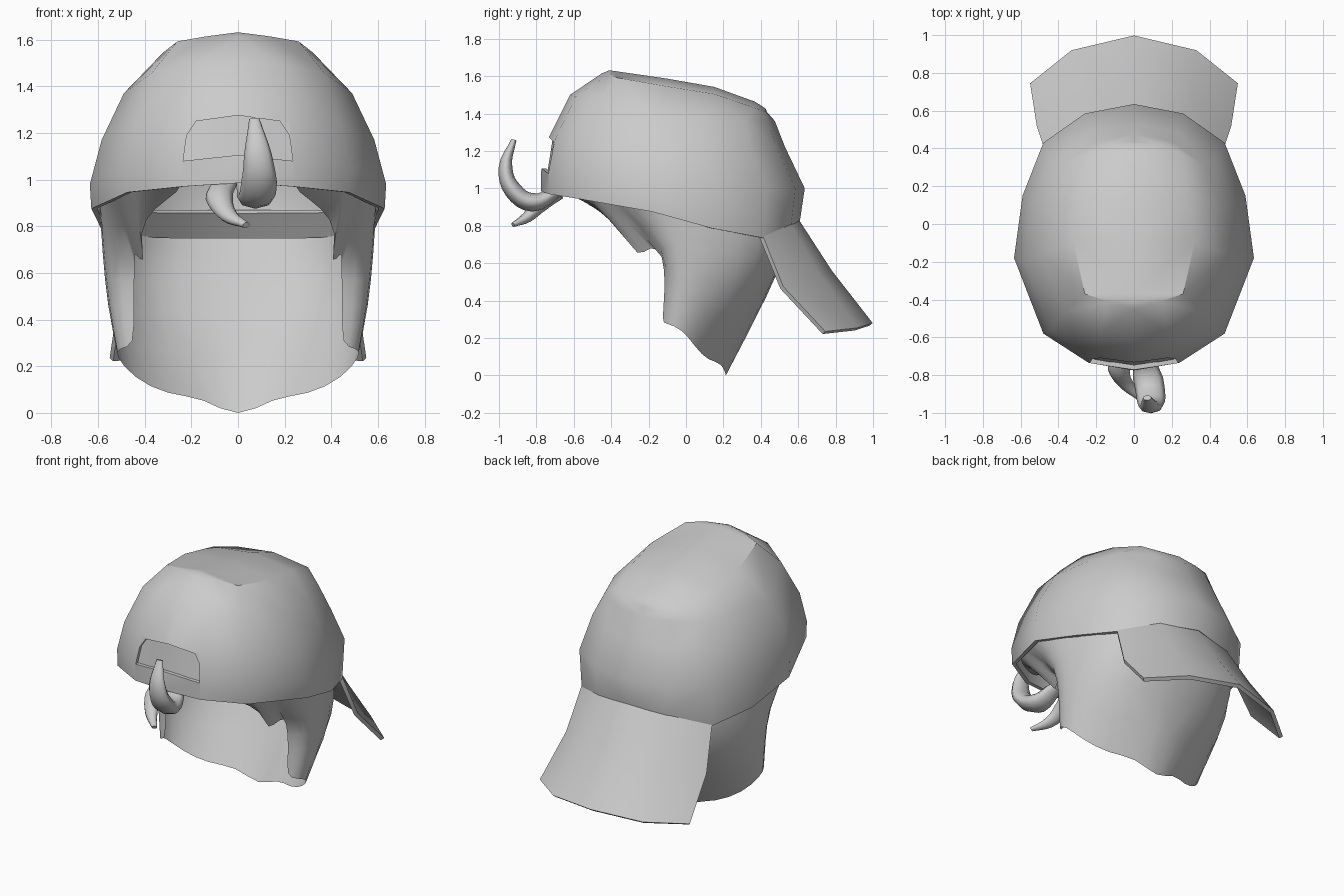
import bpy, bmesh

if "Cube" in bpy.data.objects:
    bpy.data.objects.remove(bpy.data.objects["Cube"])


def finish(ob, angle=40):
    # bake modifiers, then smooth while keeping hard edges
    bpy.ops.object.select_all(action='DESELECT')
    ob.select_set(True)
    bpy.context.view_layer.objects.active = ob
    bpy.ops.object.convert(target='MESH')
    bpy.ops.object.shade_smooth_by_angle(angle=angle * 3.14159 / 180)


def half_sheet(name, grids):
    # mirrored surface from one or more point grids (rows of columns)
    bm = bmesh.new()
    for g in grids:
        v = [[bm.verts.new(p) for p in row] for row in g]
        for i in range(len(v) - 1):
            for j in range(len(v[0]) - 1):
                bm.faces.new((v[i][j], v[i + 1][j], v[i + 1][j + 1], v[i][j + 1]))
    bmesh.ops.remove_doubles(bm, verts=bm.verts, dist=0.0005)
    me = bpy.data.meshes.new(name)
    bm.to_mesh(me)
    bm.free()
    ob = bpy.data.objects.new(name, me)
    bpy.context.collection.objects.link(ob)
    ob.modifiers.new("mirror", 'MIRROR').use_axis[0] = True
    return ob


def transpose(cols):
    return [list(r) for r in zip(*cols)]


# cap dome: plan outline from back to front, lofted upwards in rings
plan = [(0, .635), (.26, .585), (.48, .43), (.59, .15), (.635, -.18), (.48, -.58), (.24, -.735), (0, -.775)]
rim_z = [.83, .80, .735, .785, .875, .945, .97, .985]
rings = [  # width scale, y back, y front, z back, z side, z front
    (1.0, .635, -.775, 1.0, .98, 1.09),
    (.92, .53, -.735, 1.22, 1.17, 1.27),
    (.77, .475, -.62, 1.36, 1.37, 1.5)]
rows = [[(x * .99, y * (.96 if y > 0 else 1), z) for (x, y), z in zip(plan, rim_z)]]
for s, yb, yf, zb, zs, zf in rings:
    row = []
    for x, y in plan:
        u = (y + .775) / 1.41
        z = zs + (zb - zs) * (y + .18) / .815 if y > -.18 else zs + (zf - zs) * (-.18 - y) / .595
        row.append((x * s, yf + u * (yb - yf), z))
    rows.append(row)
# squarish, almost flat crown, closed across to the centre line
crown = [(0, .435, 1.405), (.13, .425, 1.41), (.255, .37, 1.43), (.29, .15, 1.505),
         (.32, -.10, 1.545), (.26, -.37, 1.592), (.14, -.41, 1.613), (0, -.45, 1.615)]
rows.append(crown)
rows.append([(0, y, z + .13 * x) for x, y, z in crown])
dome = half_sheet("cap_dome", [rows])
dome.modifiers.new("thickness", 'SOLIDIFY').thickness = .025

# opening above the strap
outline = [(.235, 1.08), (.22, 1.19), (.18, 1.25), (0, 1.275), (-.18, 1.25), (-.22, 1.19), (-.235, 1.08), (0, 1.105)]
bm = bmesh.new()
f = bm.faces.new([bm.verts.new((x, -.95, z)) for x, z in outline])
ext = bmesh.ops.extrude_face_region(bm, geom=[f])
bmesh.ops.translate(bm, vec=(0, .4, 0), verts=[e for e in ext['geom'] if isinstance(e, bmesh.types.BMVert)])
bmesh.ops.recalc_face_normals(bm, faces=bm.faces)
me = bpy.data.meshes.new("opening_cutter")
bm.to_mesh(me)
bm.free()
cutter = bpy.data.objects.new("opening_cutter", me)
bpy.context.collection.objects.link(cutter)
cutter.hide_render = True
cut = dome.modifiers.new("opening", 'BOOLEAN')
cut.object = cutter
cut.operation = 'DIFFERENCE'
cut.solver = 'EXACT'
finish(dome)
bpy.data.objects.remove(cutter)

# hair seen through the opening
patch = half_sheet("hair_in_opening", [[
    [(.26, -.71, 1.06), (.13, -.735, 1.06), (0, -.745, 1.06)],
    [(.25, -.665, 1.285), (.13, -.70, 1.285), (0, -.71, 1.285)]]])
finish(patch)

# brim drooping at the back, its root tucked inside the dome
brim = half_sheet("cap_brim", [[
    [(0, .998, .28), (.33, .92, .255), (.55, .745, .235)],
    [(0, .78, .56), (.31, .72, .53), (.515, .52, .475)],
    [(0, .605, .83), (.26, .565, .80), (.48, .415, .735)],
    [(0, .57, .87), (.25, .52, .87), (.43, .37, .87)]]])
brim.modifiers.new("thickness", 'SOLIDIFY').thickness = .025
finish(brim)

# hair: columns from back centre to front edge, each bottom to top
cols = [
    [(0, .22, -.035), (0, .47, .47), (0, .54, .66), (0, .58, .75)],
    [(.15, .20, .07), (.26, .44, .47), (.27, .51, .66), (.27, .54, .75)],
    [(.30, .12, .075), (.44, .35, .47), (.46, .40, .66), (.46, .40, .75)],
    [(.45, .05, .15), (.54, .17, .46), (.56, .18, .67), (.57, .15, .83)],
    [(.53, -.02, .25), (.57, .02, .46), (.59, .02, .69), (.60, -.08, .89)],
    [(.51, -.11, .28), (.54, -.09, .46), (.565, -.09, .68), (.585, -.24, .92)],
    [(.44, -.13, .28), (.45, -.11, .46), (.44, -.12, .66), (.54, -.38, .94)]]
fringe = [
    [(.44, -.12, .66), (.54, -.38, .94)],
    [(.45, -.19, .70), (.52, -.43, .95)],
    [(.39, -.26, .615), (.47, -.50, .96)],
    [(.43, -.33, .78), (.42, -.56, .97)],
    [(.36, -.46, .88), (.35, -.61, .98)],
    [(.25, -.58, .95), (.24, -.67, .99)]]
hair = half_sheet("hair", [transpose(cols), transpose(fringe)])
sub = hair.modifiers.new("smooth", 'SUBSURF')
sub.levels = sub.render_levels = 1
finish(hair, 60)


# curled locks poking out under the strap
def lock(name, pts, widen):
    cu = bpy.data.curves.new(name, 'CURVE')
    cu.dimensions = '3D'
    cu.bevel_depth = 1
    cu.bevel_resolution = 2
    cu.resolution_u = 4
    cu.use_fill_caps = True
    sp = cu.splines.new('BEZIER')
    sp.bezier_points.add(len(pts) - 1)
    for bp, (x, y, z, r) in zip(sp.bezier_points, pts):
        bp.co = (x / widen, y, z)
        bp.radius = r
        bp.handle_left_type = bp.handle_right_type = 'AUTO'
    ob = bpy.data.objects.new(name, cu)
    ob.scale.x = widen
    bpy.context.collection.objects.link(ob)
    finish(ob, 60)


lock("large_lock", [(.04, -.68, .99, .03), (.075, -.82, .925, .05), (.09, -.925, .99, .048),
                    (.085, -.965, 1.11, .037), (.07, -.92, 1.26, .014)], 1.6)
lock("small_lock", [(-.06, -.68, .98, .04), (-.08, -.77, .92, .042), (-.04, -.85, .845, .03),
                    (.035, -.925, .805, .013)], 1.4)
